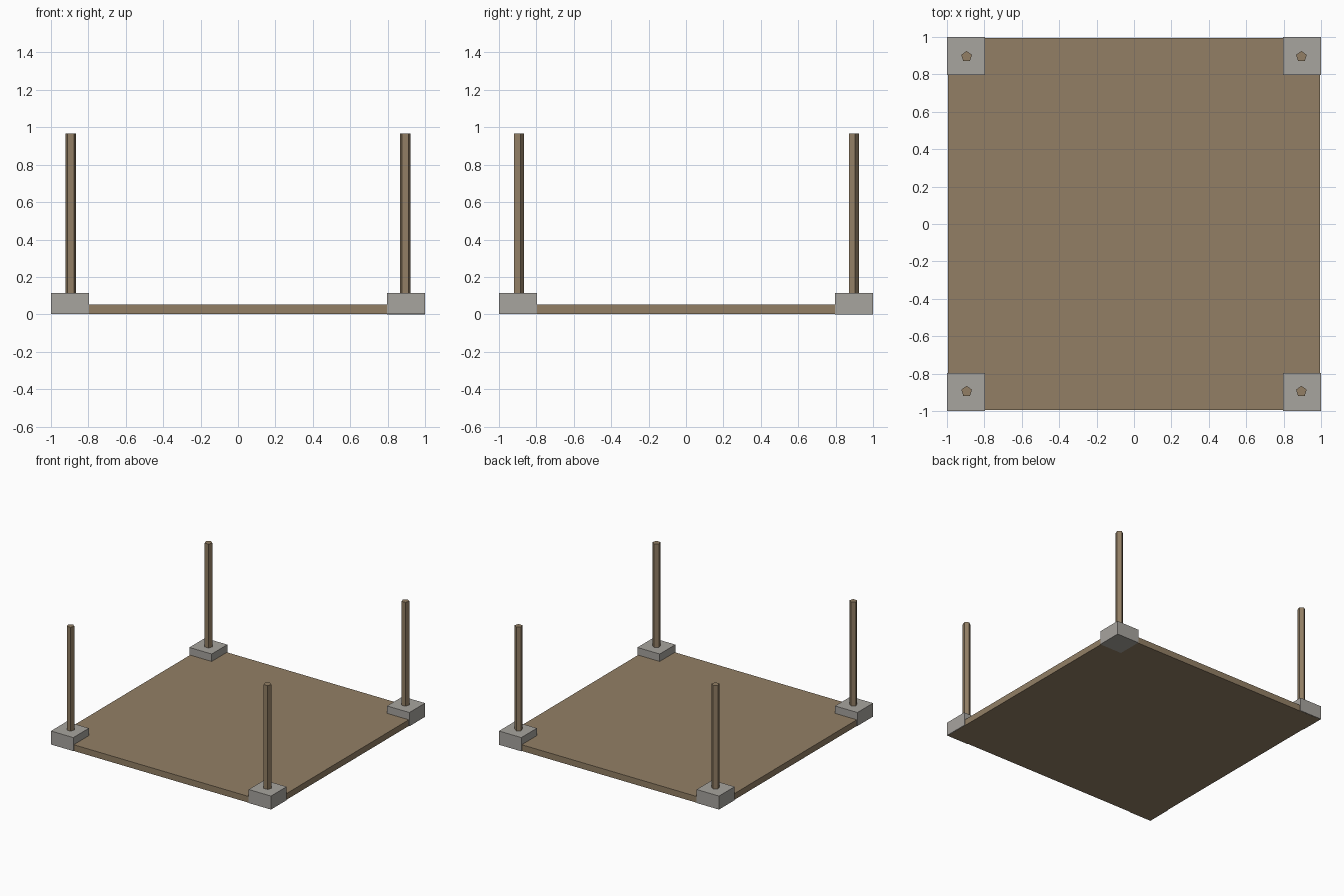
import bpy
import math

default_cube = bpy.data.objects.get("Cube")
if default_cube:
    bpy.data.objects.remove(default_cube, do_unlink=True)


def make_material(name, rgb):
    mat = bpy.data.materials.new(name)
    mat.use_nodes = True
    mat.diffuse_color = (*rgb, 1)
    mat.node_tree.nodes["Principled BSDF"].inputs["Base Color"].default_value = (*rgb, 1)
    return mat


def finish(name, mat):
    obj = bpy.context.object
    obj.name = name
    obj.data.materials.append(mat)
    return obj


def box(name, x, y, width, bottom, top, mat):
    bpy.ops.mesh.primitive_cube_add(size=1, location=(x, y, (bottom + top) / 2))
    obj = finish(name, mat)
    obj.scale = (width, width, top - bottom)
    bpy.ops.object.transform_apply(location=False, rotation=False, scale=True)


def post(name, x, y, bottom, top, mat):
    # Five-sided pole with one corner towards the back
    bpy.ops.mesh.primitive_cylinder_add(vertices=5, radius=0.03, depth=top - bottom,
                                        location=(x, y, (bottom + top) / 2))
    finish(name, mat)


wood = make_material("wood", (0.29, 0.213, 0.131))
stone = make_material("stone", (0.39, 0.373, 0.344))

# Floor slab
box("floor", 0, 0, 1.988, 0.001, 0.052, wood)

# Stone footing and wooden post at each corner
for side, sx in (("left", 1), ("right", -1)):
    for end, sy in (("front", -1), ("back", 1)):
        # Only the back left footing reaches through the floor
        bottom = 0 if (sx, sy) == (1, 1) else 0.002
        box(f"{end}_{side}_footing", sx * 0.8985, sy * 0.8985, 0.203, bottom, 0.113, stone)
        post(f"{end}_{side}_post", sx * 0.895, sy * 0.895, 0.05, 0.966, wood)
